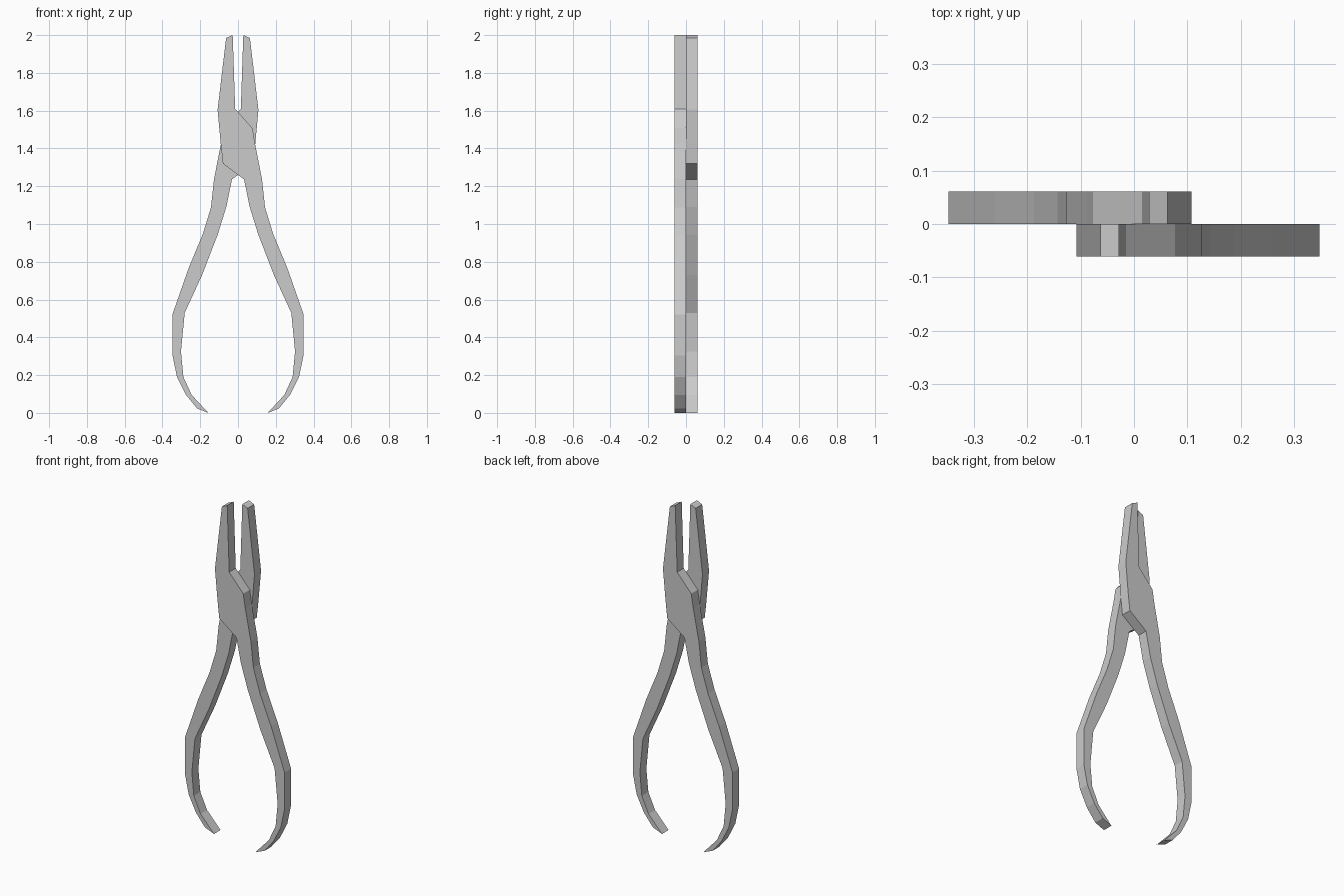
import bpy, bmesh
from mathutils import Matrix, Vector

if "Cube" in bpy.data.objects:
    bpy.data.objects.remove(bpy.data.objects["Cube"])

THICK = 0.061

# Outline of one half (x, z): jaw on the left, handle on the right
OUTLINE = [
    # jaw tip, inner jaw, pivot shoulder
    (-0.063, 1.985), (-0.028, 2.0), (-0.015, 1.61), (0.077, 1.507), (0.09, 1.425),
    # outer handle edge
    (0.127, 1.238), (0.143, 1.088), (0.187, 0.945), (0.26, 0.77), (0.347, 0.522),
    (0.347, 0.305), (0.323, 0.19), (0.275, 0.095), (0.217, 0.024), (0.157, 0.0),
    # inner handle edge
    (0.245, 0.095), (0.289, 0.19), (0.302, 0.325), (0.282, 0.53), (0.19, 0.73),
    (0.107, 0.945), (0.062, 1.09), (0.032, 1.236),
    # lower pivot shoulder, outer jaw
    (-0.08, 1.32), (-0.092, 1.43), (-0.108, 1.605),
]


def make_half(name, turn):
    bm = bmesh.new()
    face = bm.faces.new([bm.verts.new((x, -THICK, z)) for x, z in OUTLINE])
    ext = bmesh.ops.extrude_face_region(bm, geom=[face], use_keep_orig=True)
    verts = [g for g in ext["geom"] if isinstance(g, bmesh.types.BMVert)]
    bmesh.ops.translate(bm, verts=verts, vec=Vector((0, THICK, 0)))
    bmesh.ops.rotate(bm, verts=bm.verts, cent=(0, 0, 0),
                     matrix=Matrix.Rotation(turn, 3, 'Z'))
    bmesh.ops.recalc_face_normals(bm, faces=bm.faces)
    mesh = bpy.data.meshes.new(name)
    bm.to_mesh(mesh)
    bm.free()
    obj = bpy.data.objects.new(name, mesh)
    bpy.context.collection.objects.link(obj)
    return obj


# Two identical halves, the back one turned half a circle
make_half("pliers_front_half", 0.0)
make_half("pliers_back_half", 3.14159265)
